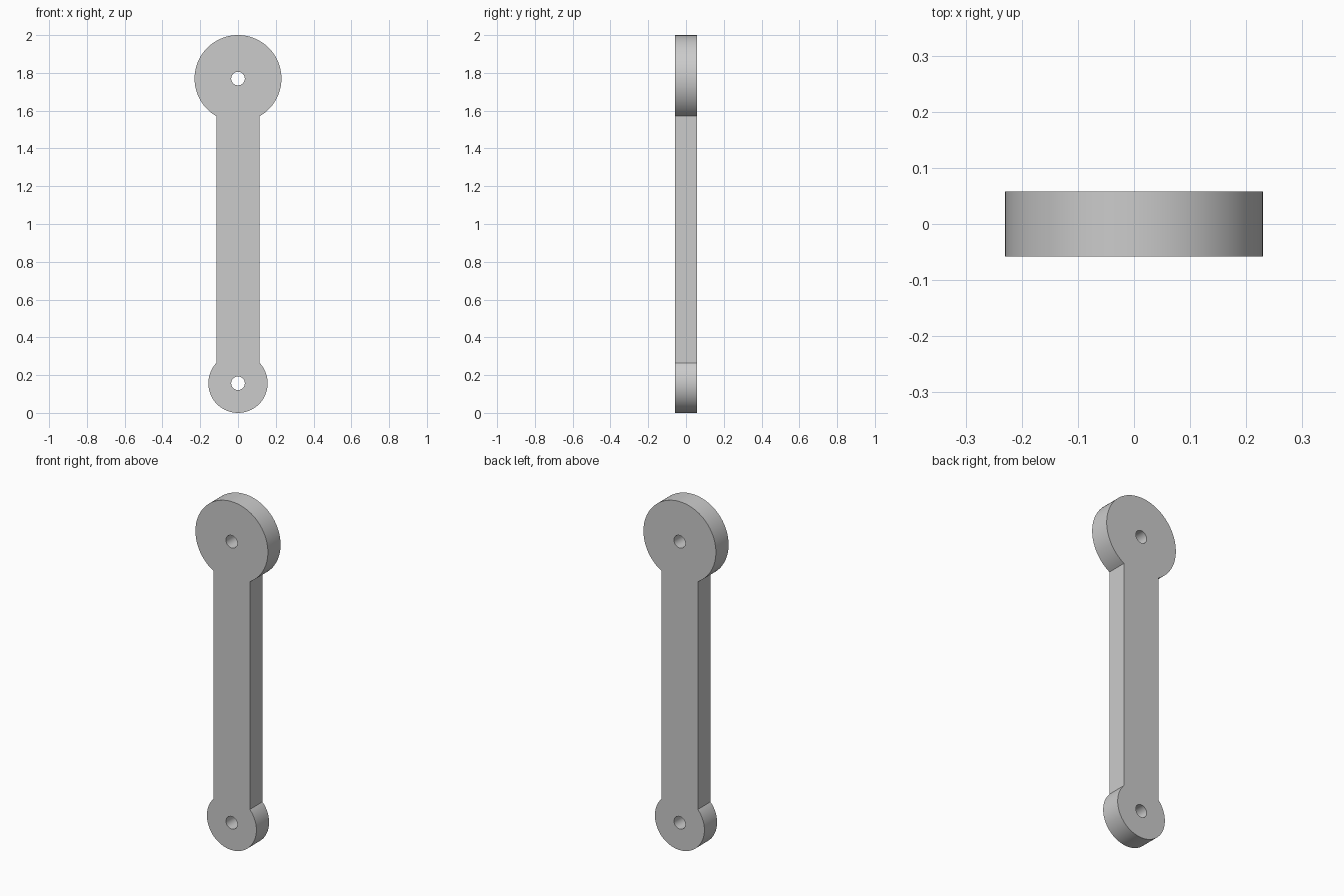
import bpy
import bmesh
from math import asin, cos, pi, sin

cube = bpy.data.objects.get("Cube")
if cube:
    bpy.data.objects.remove(cube, do_unlink=True)

HALF_DEPTH = 0.0575
BAR_HALF = 0.115
HOLE_RADIUS = 0.036
TOP_RADIUS, BOTTOM_RADIUS = 0.23, 0.157
TOP_Z, BOTTOM_Z = 2 - TOP_RADIUS, BOTTOM_RADIUS


def arc(z, radius, start, end, steps):
    """Points on an arc centred on the bar's axis."""
    angles = [start + (end - start) * i / steps for i in range(steps + 1)]
    return [(radius * cos(a), z + radius * sin(a)) for a in angles]


def add_loop(curve, points):
    spline = curve.splines.new("POLY")
    spline.points.add(len(points) - 1)
    for point, (x, z) in zip(spline.points, points):
        point.co = (x, z, 0, 1)
    spline.use_cyclic_u = True


# Outline: large upper eye, straight bar, small lower eye
top_gap = asin(BAR_HALF / TOP_RADIUS)
low_gap = asin(BAR_HALF / BOTTOM_RADIUS)
outline = arc(TOP_Z, TOP_RADIUS, -pi / 2 + top_gap, 3 * pi / 2 - top_gap, 96)
outline += arc(BOTTOM_Z, BOTTOM_RADIUS, pi / 2 + low_gap, 5 * pi / 2 - low_gap, 80)

curve = bpy.data.curves.new("link_profile", "CURVE")
curve.dimensions = "2D"
curve.fill_mode = "BOTH"
curve.extrude = HALF_DEPTH
add_loop(curve, outline)

# Pin holes through both eyes
for z in (TOP_Z, BOTTOM_Z):
    add_loop(curve, arc(z, HOLE_RADIUS, 0, 2 * pi, 48)[:-1])

# Turn the profile into a solid mesh standing upright
link = bpy.data.objects.new("connecting_link", curve)
bpy.context.collection.objects.link(link)
link.rotation_euler.x = pi / 2
bpy.ops.object.select_all(action="DESELECT")
link.select_set(True)
bpy.context.view_layer.objects.active = link
bpy.ops.object.convert(target="MESH")
link = bpy.context.object
bpy.ops.object.transform_apply(rotation=True)

bm = bmesh.new()
bm.from_mesh(link.data)
bmesh.ops.remove_doubles(bm, verts=bm.verts, dist=0.0001)
bmesh.ops.recalc_face_normals(bm, faces=bm.faces)
bm.to_mesh(link.data)
bm.free()

# Plain grey metal
grey = bpy.data.materials.new("light_grey")
grey.use_nodes = True
colour = (0.6, 0.6, 0.6, 1)
grey.diffuse_color = colour
grey.node_tree.nodes["Principled BSDF"].inputs["Base Color"].default_value = colour
link.data.materials.clear()
link.data.materials.append(grey)
bpy.ops.object.shade_smooth_by_angle(angle=pi / 6)
